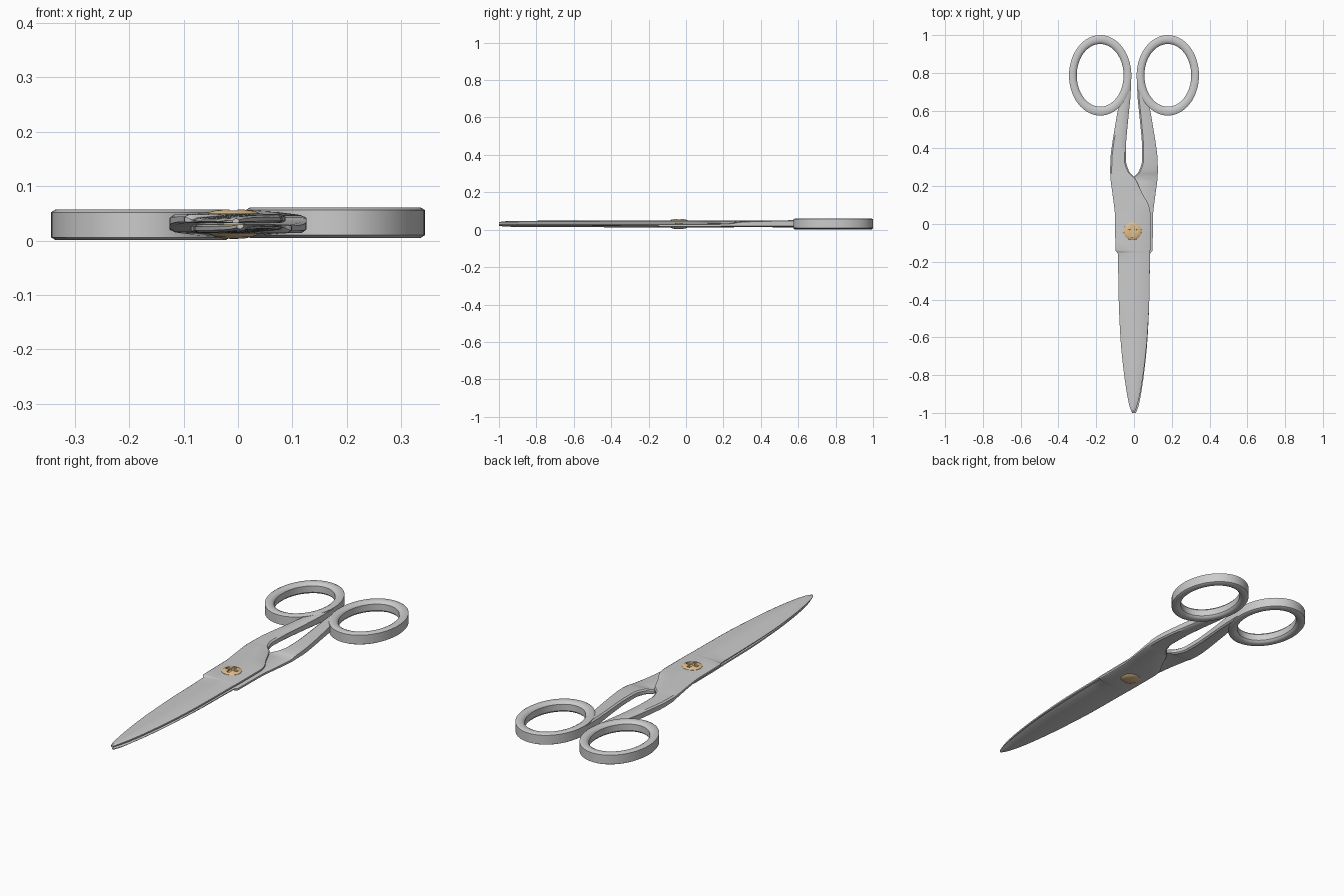
import bpy, bmesh, math
from mathutils import Matrix

if "Cube" in bpy.data.objects:
    bpy.data.objects.remove(bpy.data.objects["Cube"])

MID = 0.031  # height of the plane where the two blades meet


def finish(name, bm, angle=35):
    bmesh.ops.recalc_face_normals(bm, faces=bm.faces)
    me = bpy.data.meshes.new(name)
    bm.to_mesh(me)
    bm.free()
    ob = bpy.data.objects.new(name, me)
    bpy.context.collection.objects.link(ob)
    bpy.ops.object.select_all(action='DESELECT')
    ob.select_set(True)
    bpy.context.view_layer.objects.active = ob
    bpy.ops.object.shade_smooth_by_angle(angle=math.radians(angle))
    return ob


def loft(sections, ring=False):
    """Skin closed cross-sections; ring joins the last one to the first."""
    bm = bmesh.new()
    rows = [[bm.verts.new(p) for p in s] for s in sections]
    n = len(rows[0])
    pairs = list(zip(rows, rows[1:] + rows[:1])) if ring else list(zip(rows, rows[1:]))
    for a, b in pairs:
        for i in range(n):
            j = (i + 1) % n
            bm.faces.new((a[i], a[j], b[j], b[i]))
    if not ring:
        bm.faces.new(rows[0])
        bm.faces.new(rows[-1])
    return bm


def smooth_stations(st, steps=4):
    """Monotone cubic resampling of the stations along y."""
    cols = len(st[0])
    d = [[(b[c] - a[c]) / (b[0] - a[0]) for c in range(cols)] for a, b in zip(st, st[1:])]

    def slope(i, c):
        if i == 0 or i == len(st) - 1:
            return d[min(i, len(d) - 1)][c]
        p, q = d[i - 1][c], d[i][c]
        return 2 * p * q / (p + q) if p * q > 0 else 0

    out = []
    for i in range(len(st) - 1):
        h = st[i + 1][0] - st[i][0]
        for k in range(steps):
            t = k / steps
            out.append([(2*t**3 - 3*t*t + 1) * st[i][c] + (t**3 - 2*t*t + t) * h * slope(i, c)
                        + (3*t*t - 2*t**3) * st[i + 1][c] + (t**3 - t*t) * h * slope(i + 1, c)
                        for c in range(cols)])
    return out + [list(st[-1])]


# blade and shank: y, left x, right x, bottom z, top z, cutting-edge drop
STATIONS = [
    (-1.00, -0.010, 0.002, 0.032, 0.040, 0.001),
    (-0.97, -0.022, 0.014, 0.032, 0.044, 0.004),
    (-0.90, -0.037, 0.032, 0.032, 0.046, 0.007),
    (-0.75, -0.058, 0.055, 0.032, 0.047, 0.007),
    (-0.60, -0.072, 0.070, 0.032, 0.047, 0.007),
    (-0.40, -0.081, 0.081, 0.032, 0.048, 0.006),
    (-0.155, -0.086, 0.085, 0.032, 0.048, 0.005),
    (-0.140, -0.098, 0.086, 0.032, 0.048, 0.000),
    (0.05, -0.101, 0.087, 0.032, 0.048, 0.000),
    (0.09, -0.105, 0.081, 0.032, 0.048, 0.000),
    (0.16, -0.114, 0.045, 0.031, 0.048, 0.000),
    (0.25, -0.125, 0.000, 0.026, 0.048, 0.000),
    (0.28, -0.126, -0.026, 0.020, 0.047, 0.000),
    (0.34, -0.125, -0.043, 0.016, 0.047, 0.000),
    (0.42, -0.116, -0.042, 0.014, 0.047, 0.000),
    (0.52, -0.100, -0.034, 0.012, 0.047, 0.000),
    (0.61, -0.084, -0.025, 0.010, 0.049, 0.000),
    (0.67, -0.066, -0.019, 0.008, 0.051, 0.000),
    (0.78, -0.040, -0.014, 0.006, 0.053, 0.000),
]


def blade_bm():
    secs = []
    for y, xl, xr, zb, zt, drop in smooth_stations(STATIONS):
        w, h = xr - xl, zt - zb
        c, e = min(0.008, w * 0.25), min(0.006, h * 0.25)
        xm = (xl + xr) / 2
        secs.append([(xl + c, y, zb), (xr - c, y, zb), (xr, y, zb + e), (xr, y, zt - e),
                     (xr - c, y, zt), (xm, y, zt + 0.001), (xl + c, y, zt - drop),
                     (xl, y, zt - e - drop), (xl, y, zb + e * 0.6)])
    return loft(secs)


# finger ring: position across the band (0 inner, 1 outer) and height
BAND = [(0, 0.013), (0.12, 0.006), (0.35, 0.001), (0.8, 0.001), (1, 0.006),
        (1, 0.052), (0.8, 0.057), (0.35, 0.057), (0.12, 0.052), (0, 0.045)]


def ring_bm():
    secs = []
    for k in range(64):
        a = 2 * math.pi * k / 64
        secs.append([(-0.179 + (0.124 + 0.041 * t) * math.cos(a),
                      0.787 + (0.166 + 0.047 * t) * math.sin(a), z) for t, z in BAND])
    return loft(secs, ring=True)


# the second half is the first turned half a turn about the long axis
turn = Matrix.Translation((0, 0, MID)) @ Matrix.Rotation(math.pi, 4, 'Y') @ Matrix.Translation((0, 0, -MID))
for side in ("left", "right"):
    for part, make in (("blade_and_shank", blade_bm), ("finger_ring", ring_bm)):
        bm = make()
        if side == "right":
            bm.transform(turn)
        finish(side + "_" + part, bm)

# pivot screw: two domed heads on a pin
profile = [(0.001, 0.003), (0.02, 0.004), (0.035, 0.007), (0.044, 0.011), (0.048, 0.016),
           (0.02, 0.017), (0.02, 0.045), (0.048, 0.046), (0.047, 0.050), (0.042, 0.053),
           (0.033, 0.0555), (0.02, 0.057), (0.001, 0.0575)]
PX, PY = -0.008, -0.038
screw = finish("pivot_screw", loft([[(PX + r * math.cos(2 * math.pi * k / 40),
                                      PY + r * math.sin(2 * math.pi * k / 40), z)
                                     for k in range(40)] for r, z in profile]))

# cross-shaped recess in the upper head
for i, (sx, sy) in enumerate(((0.064, 0.015), (0.015, 0.064))):
    bm = bmesh.new()
    bmesh.ops.create_cube(bm, size=1, matrix=Matrix.Translation((PX, PY, 0.06))
                          @ Matrix.Diagonal((sx, sy, 0.02, 1)))
    cutter = finish("slot_cutter", bm)
    cutter.hide_render = True
    mod = screw.modifiers.new("slot", 'BOOLEAN')
    mod.operation, mod.solver, mod.object = 'DIFFERENCE', 'EXACT', cutter
    bpy.context.view_layer.objects.active = screw
    bpy.ops.object.modifier_apply(modifier=mod.name)
    bpy.data.objects.remove(cutter)

brass = bpy.data.materials.new("brass")
brass.diffuse_color = (0.75, 0.52, 0.27, 1)
brass.use_nodes = True
brass.node_tree.nodes["Principled BSDF"].inputs["Base Color"].default_value = brass.diffuse_color
screw.data.materials.clear()
screw.data.materials.append(brass)
